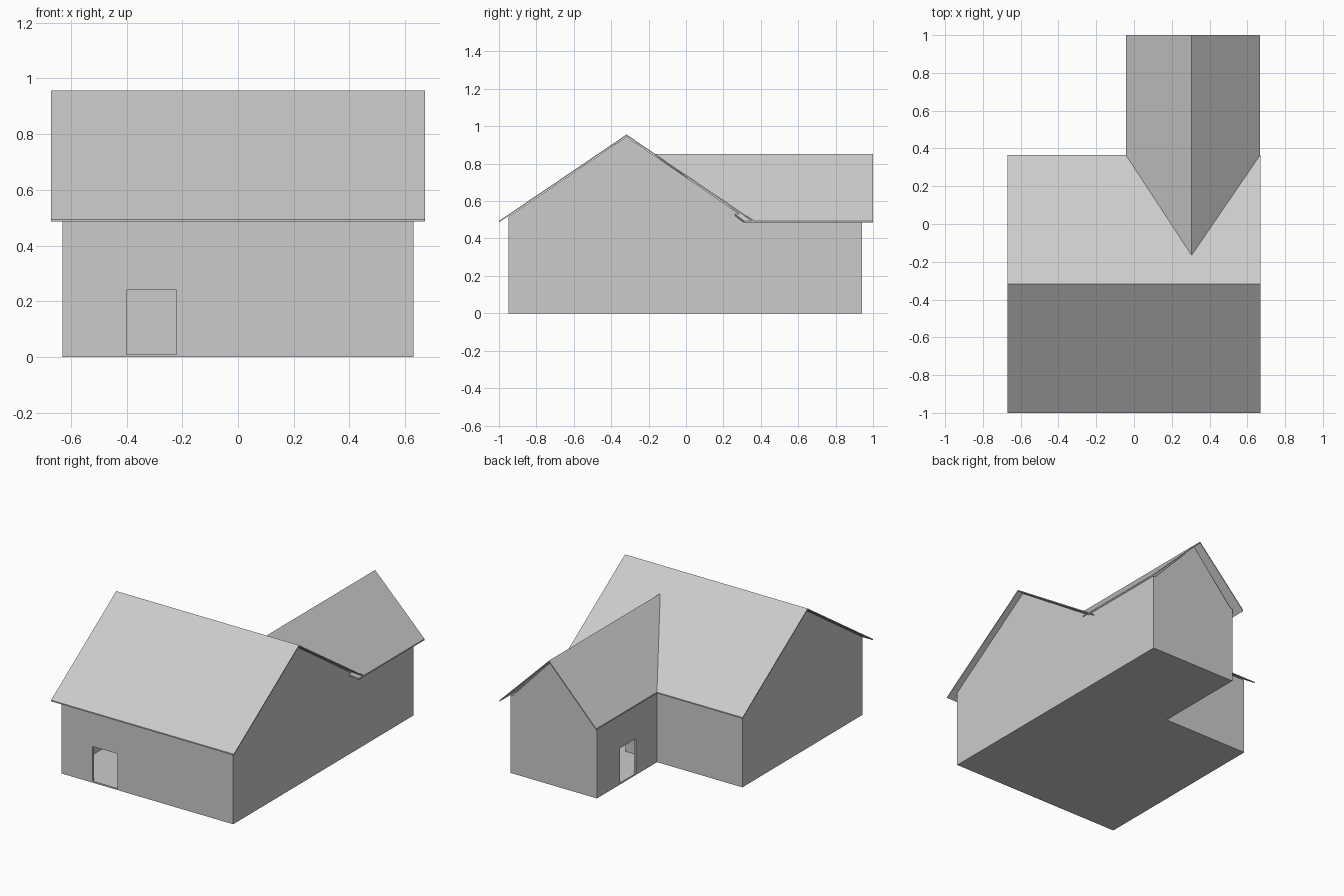
import bpy, bmesh

if "Cube" in bpy.data.objects:
    bpy.data.objects.remove(bpy.data.objects["Cube"])

T = 0.015            # wall thickness
FLOOR = 0.01         # floor slab height
EAVE = 0.515         # wall height under the eaves
DOOR_TOP = 0.24


def prism(name, profile, axis, start, end):
    """Extrude a 2D profile along an axis; start may depend on the profile point."""
    place = {"x": lambda u, v, t: (t, u, v),
             "y": lambda u, v, t: (u, t, v),
             "z": lambda u, v, t: (u, v, t)}[axis]
    bm = bmesh.new()
    first = [bm.verts.new(place(u, v, start(u) if callable(start) else start))
             for u, v in profile]
    last = [bm.verts.new(place(u, v, end)) for u, v in profile]
    bm.faces.new(first)
    bm.faces.new(last)
    n = len(profile)
    for i in range(n):
        j = (i + 1) % n
        bm.faces.new((first[i], first[j], last[j], last[i]))
    bmesh.ops.recalc_face_normals(bm, faces=bm.faces)
    mesh = bpy.data.meshes.new(name)
    bm.to_mesh(mesh)
    bm.free()
    obj = bpy.data.objects.new(name, mesh)
    bpy.context.collection.objects.link(obj)
    return obj


def wall_profile(a, b, door=None):
    """Rectangular wall, with an optional doorway notch."""
    notch = []
    if door:
        l, r = door
        notch = [(l, FLOOR), (l, DOOR_TOP), (r, DOOR_TOP), (r, FLOOR)]
    return [(a, FLOOR)] + notch + [(b, FLOOR), (b, EAVE), (a, EAVE)]


def chevron(left, ridge, right, eave_z, ridge_z, t):
    """Thin gable roof section."""
    return [(left, eave_z), (ridge, ridge_z), (right, eave_z),
            (right, eave_z - t), (ridge, ridge_z - t), (left, eave_z - t)]


# L-shaped floor
prism("floor", [(-0.63, -0.95), (0.63, -0.95), (0.63, 0.94), (-0.005, 0.94),
                (-0.005, 0.31), (-0.63, 0.31)], "z", 0, FLOOR)

# Main block walls
prism("front_wall", wall_profile(-0.63 + T, 0.63 - T, (-0.40, -0.22)), "y", -0.95, -0.95 + T)
prism("rear_and_partition_wall", wall_profile(-0.63 + T, 0.63 - T, (0.225, 0.405)),
      "y", 0.31 - T, 0.31)
prism("left_gable_wall", [(-0.95, FLOOR), (0.31, FLOOR), (0.31, EAVE),
                          (-0.318, 0.945), (-0.95, EAVE)], "x", -0.63, -0.63 + T)
prism("right_wall", [(-0.95, FLOOR), (0.94, FLOOR), (0.94, EAVE), (0.31, EAVE),
                     (-0.318, 0.945), (-0.95, EAVE)], "x", 0.63 - T, 0.63)

# Wing walls
prism("wing_side_wall", wall_profile(0.31, 0.94, (0.53, 0.70)), "x", -0.005, -0.005 + T)
prism("wing_gable_wall", [(-0.005 + T, FLOOR), (0.63 - T, FLOOR), (0.63 - T, EAVE),
                          (0.305, 0.843), (-0.005 + T, EAVE)], "y", 0.94 - T, 0.94)

# Roofs: the wing roof starts along the valley lines on the main roof
prism("main_roof", chevron(-1.0, -0.318, 0.364, 0.494, 0.956, 0.008), "x", -0.67, 0.67)
prism("wing_roof", chevron(-0.042, 0.305, 0.667, 0.494, 0.853, 0.009), "y",
      lambda x: -0.165 if abs(x - 0.305) < 0.01 else 0.31, 1.0)
